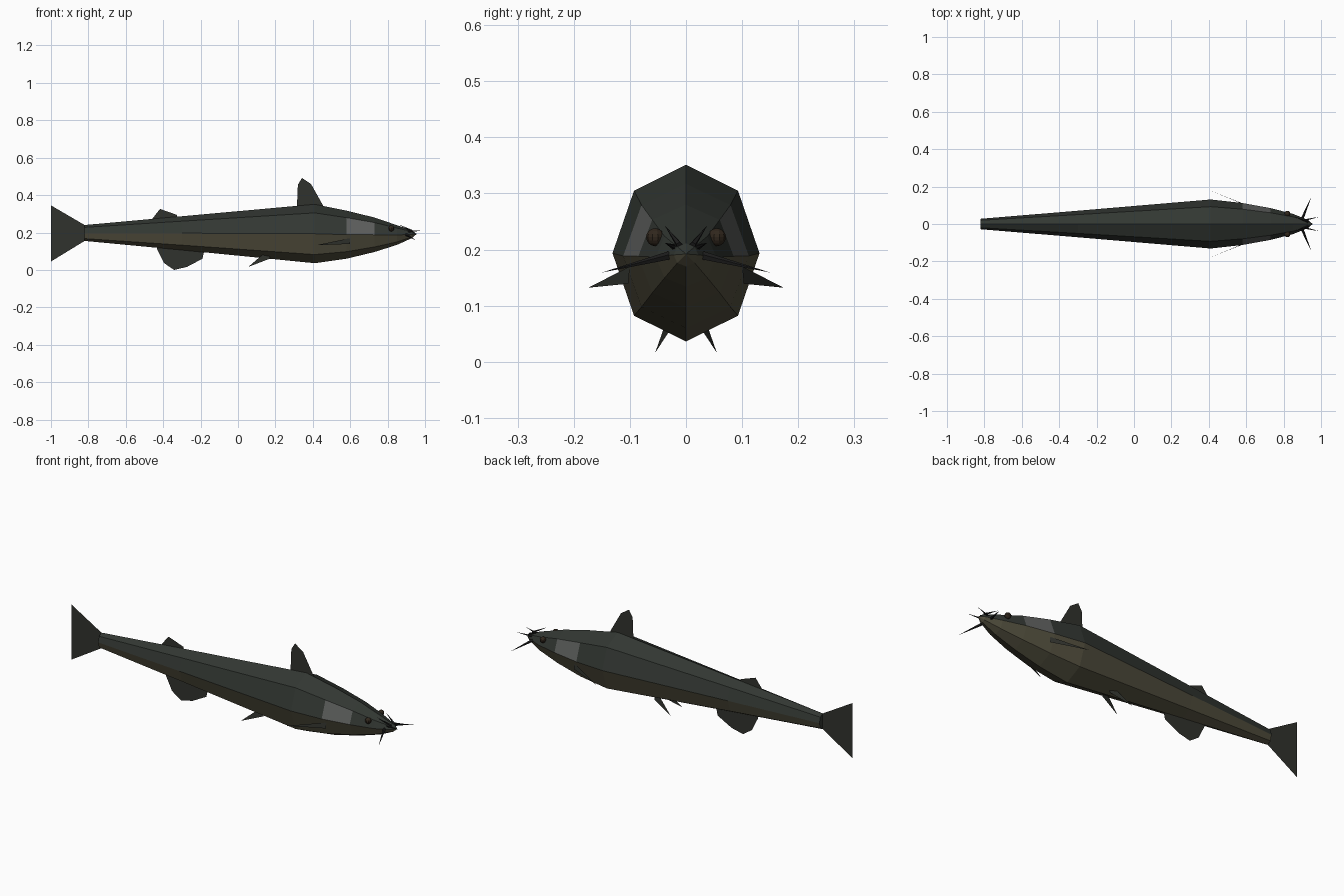
import bpy, bmesh, math
from mathutils import Vector

if "Cube" in bpy.data.objects:
    bpy.data.objects.remove(bpy.data.objects["Cube"])


def mat(name, r, g, b):
    m = bpy.data.materials.new(name)
    m.diffuse_color = (r, g, b, 1)
    m.use_nodes = True
    m.node_tree.nodes["Principled BSDF"].inputs["Base Color"].default_value = m.diffuse_color
    return m


BACK = mat("back_green", 0.032, 0.038, 0.032)
BELLY = mat("belly_olive", 0.085, 0.078, 0.048)
GILL = mat("gill_grey", 0.11, 0.115, 0.11)
FIN = mat("fin_dark", 0.03, 0.032, 0.026)
BLACK = mat("barbel_black", 0.012, 0.012, 0.012)
EYE = mat("eye_brown", 0.03, 0.02, 0.012)


def finish(name, bm, *mats):
    me = bpy.data.meshes.new(name)
    bm.to_mesh(me)
    bm.free()
    for m in mats:
        me.materials.append(m)
    ob = bpy.data.objects.new(name, me)
    bpy.context.collection.objects.link(ob)
    return ob


def sheet(name, pts):
    bm = bmesh.new()
    bm.faces.new([bm.verts.new(p) for p in pts])
    return finish(name, bm, FIN)


# Body: eight-sided rings (x, bottom z, top z, half width)
rings = [(-0.82, 0.155, 0.240, 0.028), (-0.30, 0.106, 0.287, 0.071),
         (0.41, 0.036, 0.351, 0.131), (0.58, 0.060, 0.317, 0.112),
         (0.73, 0.096, 0.280, 0.085), (0.85, 0.134, 0.239, 0.054),
         (0.93, 0.170, 0.211, 0.022)]
bm = bmesh.new()
loops = []
for x, lo, hi, w in rings:
    zc, h = (lo + hi) / 2, (hi - lo) / 2
    loops.append([bm.verts.new((x, w * math.cos(k * math.pi / 4),
                                zc + h * math.sin(k * math.pi / 4))) for k in range(8)])
tip = bm.verts.new((0.955, 0, 0.192))
for i in range(len(loops)):
    for k in range(8):
        n = (k + 1) % 8
        if i + 1 < len(loops):
            f = bm.faces.new((loops[i][k], loops[i + 1][k], loops[i + 1][n], loops[i][n]))
        else:
            f = bm.faces.new((loops[i][k], tip, loops[i][n]))
        f.material_index = 0 if k < 4 else 1
        if i == 3 and k in (0, 3):
            f.material_index = 2
bm.faces.new(loops[0])
bmesh.ops.recalc_face_normals(bm, faces=bm.faces)
finish("body", bm, BACK, BELLY, GILL)

# Fins on the centre line, as flat outlines (x, z)
outlines = {
    "dorsal_fin": [(0.315, 0.335), (0.32, 0.455), (0.342, 0.492), (0.39, 0.46), (0.46, 0.335)],
    "rear_dorsal_fin": [(-0.465, 0.265), (-0.417, 0.326), (-0.326, 0.294), (-0.326, 0.275)],
    "anal_fin": [(-0.433, 0.125), (-0.433, 0.112), (-0.396, 0.037), (-0.342, 0.0),
                 (-0.273, 0.016), (-0.19, 0.06), (-0.18, 0.105)],
    "tail_fin": [(-0.82, 0.24), (-1.0, 0.345), (-1.0, 0.045), (-0.82, 0.155)],
}
for name, pts in outlines.items():
    sheet(name, [(x, 0, z) for x, z in pts])


def barbel(name, base, end, r):
    a, b = Vector(base), Vector(end)
    bm = bmesh.new()
    bmesh.ops.create_cone(bm, cap_ends=True, segments=5, radius1=r, radius2=0,
                          depth=(b - a).length)
    ob = finish(name, bm, BLACK)
    ob.location = (a + b) / 2
    ob.rotation_euler = (b - a).to_track_quat('Z', 'Y').to_euler()


# Paired parts on both sides
for s, side in ((-1, "right"), (1, "left")):
    sheet("pectoral_fin_" + side, [(0.60, s * 0.10, 0.17), (0.60, s * 0.103, 0.139),
                                   (0.417, s * 0.174, 0.132)])
    sheet("pelvic_fin_" + side, [(0.17, s * 0.02, 0.115), (0.17, s * 0.026, 0.06),
                                 (0.055, s * 0.055, 0.016)])
    bm = bmesh.new()
    bmesh.ops.create_uvsphere(bm, u_segments=10, v_segments=8, radius=0.016)
    finish("eye_" + side, bm, EYE).location = (0.82, s * 0.055, 0.222)
    barbel("long_barbel_" + side, (0.90, s * 0.03, 0.189), (0.95, s * 0.15, 0.159), 0.008)
    barbel("snout_barbel_" + side, (0.90, s * 0.018, 0.203), (0.99, s * 0.038, 0.212), 0.006)
    barbel("nasal_barbel_" + side, (0.93, s * 0.012, 0.208), (0.86, s * 0.038, 0.243), 0.006)
